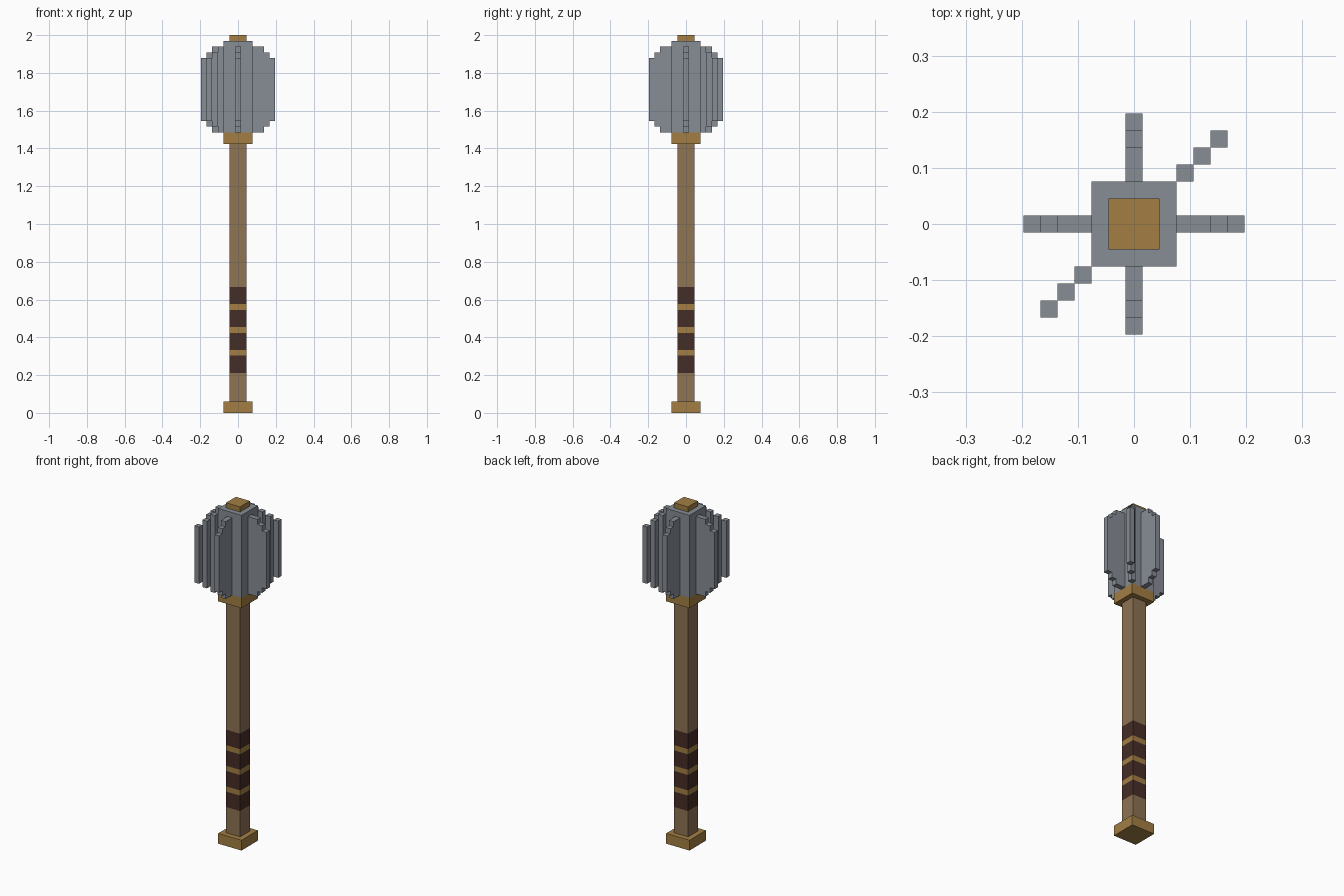
import bpy
import bmesh

U = 2 / 66  # one block; the weapon is 66 blocks tall

if "Cube" in bpy.data.objects:
    bpy.data.objects.remove(bpy.data.objects["Cube"], do_unlink=True)


def material(name, rgb):
    linear = [(c / 255 / 12.92) if c < 11 else ((c / 255 + 0.055) / 1.055) ** 2.4 for c in rgb]
    mat = bpy.data.materials.new(name)
    mat.use_nodes = True
    mat.diffuse_color = (*linear, 1)
    mat.node_tree.nodes["Principled BSDF"].inputs["Base Color"].default_value = (*linear, 1)
    return mat


steel = material("steel grey", (135, 141, 150))
brass = material("aged brass", (163, 127, 68))
wood = material("brown wood", (142, 115, 84))
leather = material("dark leather", (70, 45, 38))


def finish(name, bm, mats):
    bmesh.ops.recalc_face_normals(bm, faces=bm.faces)
    mesh = bpy.data.meshes.new(name)
    bm.to_mesh(mesh)
    bm.free()
    for mat in mats:
        mesh.materials.append(mat)
    obj = bpy.data.objects.new(name, mesh)
    bpy.context.collection.objects.link(obj)
    return obj


def add_box(bm, x, y, z):
    """Box from (low, high) block ranges on each axis."""
    verts = bmesh.ops.create_cube(bm, size=1)["verts"]
    for v in verts:
        v.co = [(lo + hi) / 2 * U + c * (hi - lo) * U for c, (lo, hi) in zip(v.co, (x, y, z))]


def block(name, half, low, high, mat):
    bm = bmesh.new()
    add_box(bm, (-half, half), (-half, half), (low, high))
    return finish(name, bm, [mat])


# Square shaft with wrapped grip bands: the sides are cut at each band edge
bm = bmesh.new()
add_box(bm, (-1.5, 1.5), (-1.5, 1.5), (2, 47))
grips = [(low, low + 3) for low in range(7, 22, 4)]
for edge in (z for grip in grips for z in grip):
    bmesh.ops.bisect_plane(bm, geom=bm.verts[:] + bm.edges[:] + bm.faces[:],
                           plane_co=(0, 0, edge * U), plane_no=(0, 0, 1))
for face in bm.faces:
    z = face.calc_center_median().z / U
    if grips[0][0] < z < grips[-1][1]:
        face.material_index = 2 if any(a < z < b for a, b in grips) else 1
finish("shaft", bm, [wood, brass, leather])

# Fittings and head core
block("pommel", 2.5, 0, 2, brass)
block("collar", 2.5, 47, 49, brass)
block("head_core", 2.5, 49, 65, steel)
block("top_cap", 1.5, 65, 66, brass)

# Four stepped flanges: (inner, outer, bottom, top)
STEPS = [(2.5, 4.5, 49, 64), (4.5, 5.5, 50, 63), (5.5, 6.5, 51, 62)]
for name, axis, sign in (("left", 0, 1), ("right", 0, -1), ("back", 1, 1), ("front", 1, -1)):
    bm = bmesh.new()
    for inner, outer, low, high in STEPS:
        span = tuple(sorted((sign * inner, sign * outer)))
        across = (-0.5, 0.5)
        x, y = (span, across) if axis == 0 else (across, span)
        add_box(bm, x, y, (low, high))
    finish(name + "_flange", bm, [steel])

# Two diagonal flanges of corner-touching posts
for name, sign in (("back_left", 1), ("front_right", -1)):
    bm = bmesh.new()
    for i in range(3):
        span = tuple(sorted((sign * (2.5 + i), sign * (3.5 + i))))
        add_box(bm, span, span, (49 + i, 64 - i))
    finish(name + "_diagonal_flange", bm, [steel])
